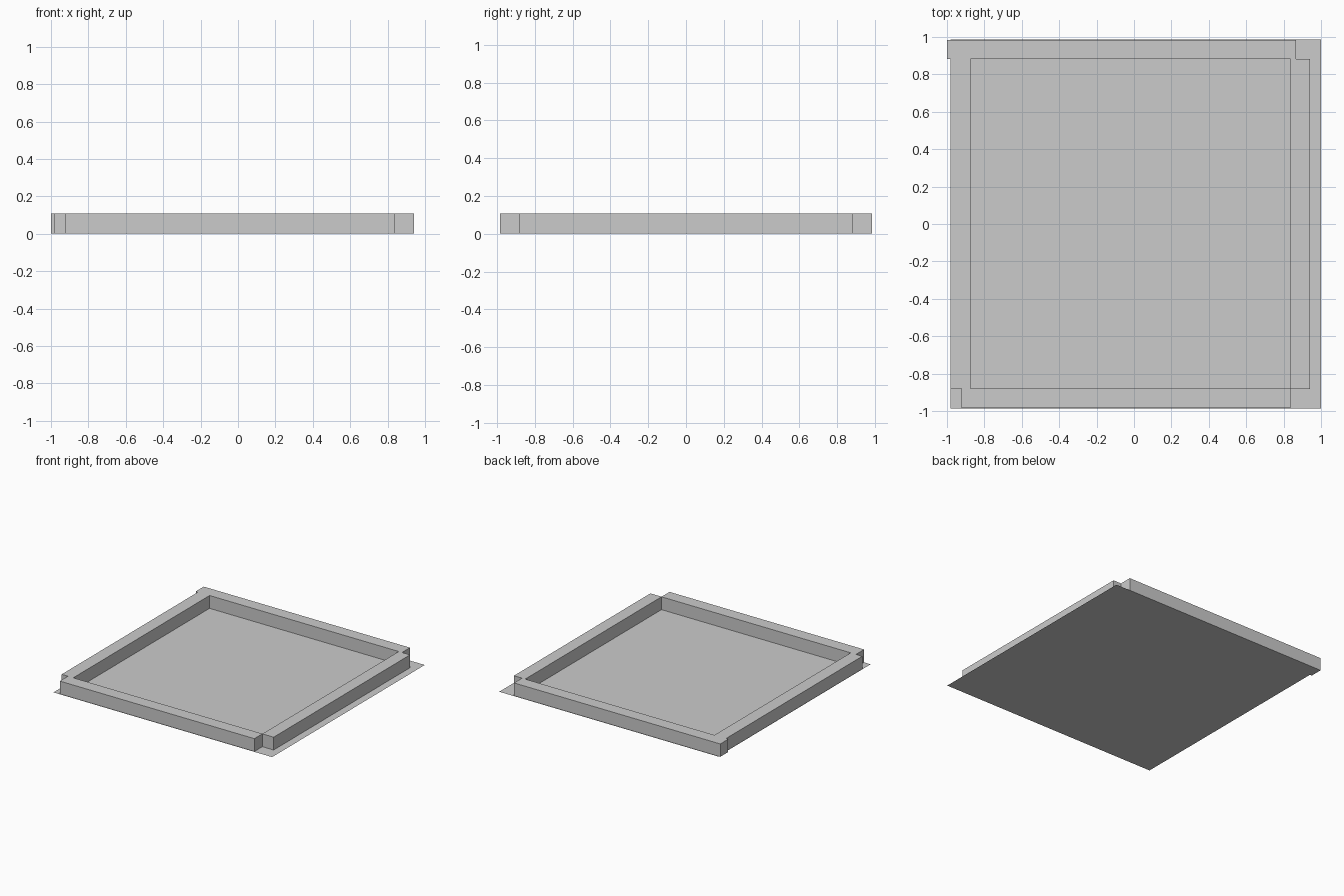
import bpy

if "Cube" in bpy.data.objects:
    bpy.data.objects.remove(bpy.data.objects["Cube"])


def box(name, x0, x1, y0, y1, z0, z1):
    bpy.ops.mesh.primitive_cube_add(
        size=1, location=((x0 + x1) / 2, (y0 + y1) / 2, (z0 + z1) / 2))
    ob = bpy.context.object
    ob.name = name
    ob.scale = (x1 - x0, y1 - y0, z1 - z0)
    bpy.ops.object.transform_apply(location=False, rotation=False, scale=True)
    return ob


# thin floor sheet
bpy.ops.mesh.primitive_plane_add(size=1, location=(0.01, 0, 0))
floor = bpy.context.object
floor.name = "floor"
floor.scale = (1.98, 1.974, 1)
bpy.ops.object.transform_apply(location=False, rotation=False, scale=True)

# four rim walls, offset at the corners
Z0, Z1 = 0.002, 0.107
for name, x0, x1, y0, y1 in (
        ("front_wall", -0.923, 0.838, -0.985, -0.88),
        ("back_wall", -1.0, 0.867, 0.882, 0.985),
        ("left_wall", -0.98, -0.875, -0.88, 0.882),
        ("right_wall", 0.838, 0.94, -0.882, 0.882)):
    box(name, x0, x1, y0, y1, Z0, Z1)
